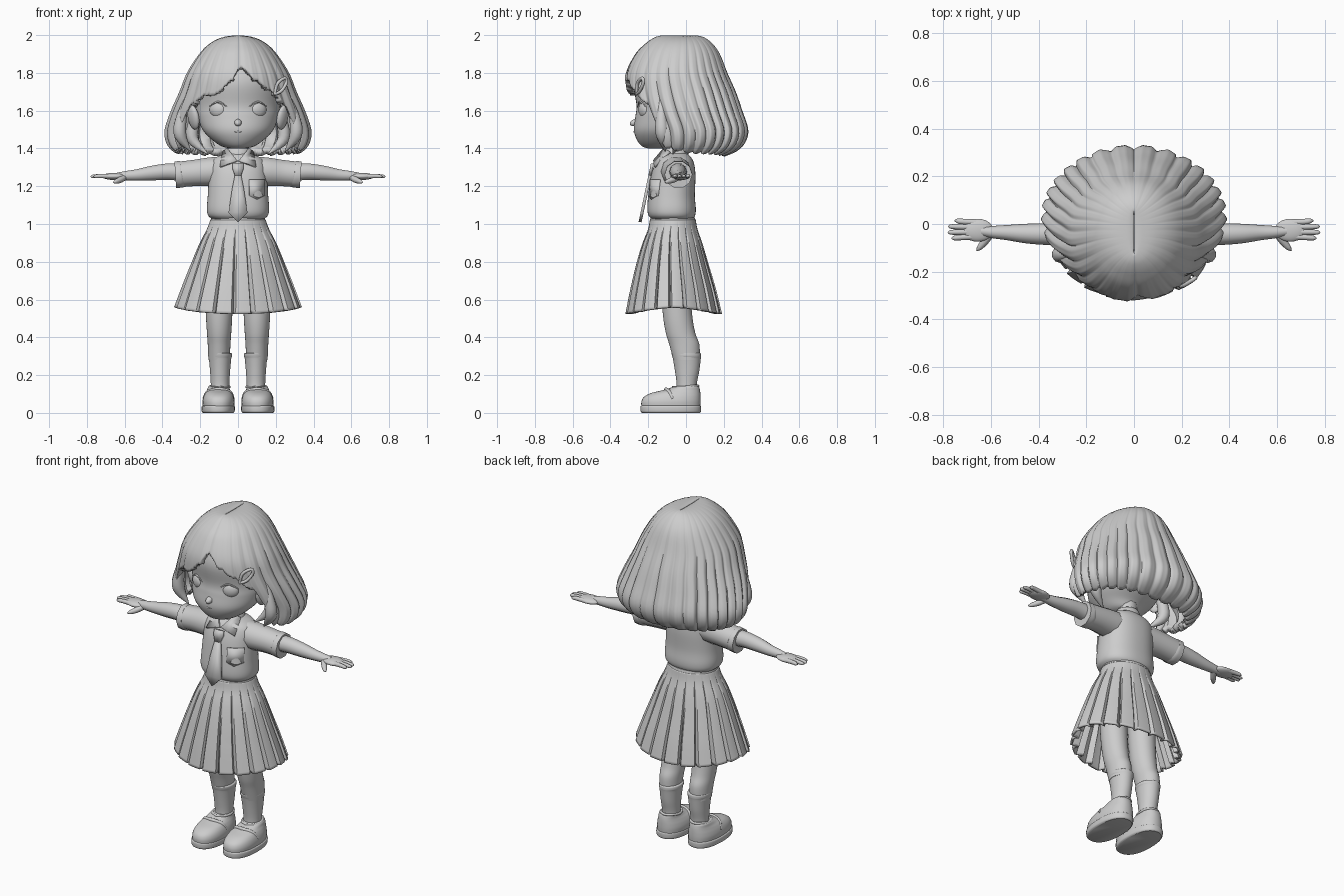
import bpy, bmesh
from math import sin, cos, pi, exp, radians

cube = bpy.data.objects.get("Cube")
if cube:
    bpy.data.objects.remove(cube)

grey = bpy.data.materials.new("plain grey")
grey.use_nodes = True
grey.diffuse_color = (0.61, 0.61, 0.61, 1)
grey.node_tree.nodes["Principled BSDF"].inputs["Base Color"].default_value = (0.61, 0.61, 0.61, 1)


def finish(ob, name, mirror=False, solid=0.0, offset=-1, angle=40):
    ob.name = ob.data.name = name
    ob.data.materials.clear()
    ob.data.materials.append(grey)
    bpy.ops.object.select_all(action='DESELECT')
    ob.select_set(True)
    bpy.context.view_layer.objects.active = ob
    bpy.ops.object.shade_smooth_by_angle(angle=radians(angle))
    if solid:
        m = ob.modifiers.new("thickness", 'SOLIDIFY')
        m.thickness, m.offset = solid, offset
    if mirror:
        ob.modifiers.new("mirror", 'MIRROR')
    return ob


def smooth(keys, n=6):
    """Catmull-Rom samples through rows of numbers."""
    out = []
    for i in range(len(keys) - 1):
        rows = [keys[max(i - 1, 0)], keys[i], keys[i + 1], keys[min(i + 2, len(keys) - 1)]]
        for s in range(n):
            t = s / n
            out.append(tuple(b + .5 * t * (c - a + t * (2 * a - 5 * b + 4 * c - d + t * (3 * (b - c) + d - a)))
                             for a, b, c, d in zip(*rows)))
    return out + [tuple(keys[-1])]


def skin(name, rings, caps=True, **kw):
    bm = bmesh.new()
    vs = [[bm.verts.new(p) for p in ring] for ring in rings]
    n = len(vs[0])
    for low, high in zip(vs, vs[1:]):
        for j in range(n):
            k = (j + 1) % n
            bm.faces.new((low[j], low[k], high[k], high[j]))
    if caps:
        bm.faces.new(vs[0][::-1])
        bm.faces.new(vs[-1])
    bmesh.ops.recalc_face_normals(bm, faces=bm.faces)
    me = bpy.data.meshes.new(name)
    bm.to_mesh(me)
    bm.free()
    ob = bpy.data.objects.new(name, me)
    bpy.context.collection.objects.link(ob)
    return finish(ob, name, **kw)


def oval(row, a, cx=0, p=2, scale=1):
    z, rx, front, back = row
    s, c = sin(a), cos(a)
    x = rx * abs(s) ** (2 / p) * (1 if s > 0 else -1) * scale
    y = (front - back) / 2 * abs(c) ** (2 / p) * (1 if c > 0 else -1) * scale
    return (cx + x, (front + back) / 2 + y, z)


def loft(name, keys, cols=40, cx=0, p=2, **kw):
    """Stack of ovals given as height, half width, front y, back y."""
    rings = [[oval(r, 2 * pi * j / cols, cx, p) for j in range(cols)] for r in smooth(keys)]
    return skin(name, rings, **kw)


def tube(name, pts, mirror=False, closed=False):
    """Round tapered tube through x, y, z, radius points."""
    rows = smooth(pts, 5)
    cu = bpy.data.curves.new(name, 'CURVE')
    cu.dimensions, cu.bevel_depth, cu.bevel_resolution, cu.use_fill_caps = '3D', 1, 3, True
    sp = cu.splines.new('POLY')
    sp.points.add(len(rows) - 1)
    sp.use_cyclic_u = closed
    for q, (x, y, z, r) in zip(sp.points, rows):
        q.co, q.radius = (x, y, z, 1), max(r, .001)
    ob = bpy.data.objects.new(name, cu)
    bpy.context.collection.objects.link(ob)
    bpy.ops.object.select_all(action='DESELECT')
    ob.select_set(True)
    bpy.context.view_layer.objects.active = ob
    bpy.ops.object.convert(target='MESH')
    return finish(bpy.context.object, name, mirror)


def ball(name, loc, size, rot=(0, 0, 0), mirror=False):
    bpy.ops.mesh.primitive_uv_sphere_add(segments=24, ring_count=16, location=loc, rotation=rot)
    bpy.context.object.scale = size
    bpy.ops.object.transform_apply(location=True, rotation=True, scale=True)
    return finish(bpy.context.object, name, mirror)


def plate(name, pts, thick, mirror=False):
    me = bpy.data.meshes.new(name)
    me.from_pydata(pts, [], [range(len(pts))])
    ob = bpy.data.objects.new(name, me)
    bpy.context.collection.objects.link(ob)
    return finish(ob, name, mirror, thick, 0)


# Head and face
loft("head", [(1.4, .04, -.2, -.08), (1.413, .09, -.235, -.03), (1.45, .142, -.262, 0), (1.5, .188, -.276, .06),
              (1.57, .215, -.268, .12), (1.63, .225, -.262, .16), (1.75, .23, -.278, .18),
              (1.85, .19, -.24, .15), (1.93, .1, -.15, .08)], 48)
ball("nose", (0, -.269, 1.537), (.019, .029, .018), (.3, 0, 0))
ball("eye", (.107, -.222, 1.605), (.046, .026, .042), (0, 0, .42), True)
tube("eyelid", [(.06, -.255, 1.622, .002), (.105, -.243, 1.647, .005), (.152, -.215, 1.622, .002)], True)
tube("eyebrow", [(.05, -.258, 1.68, .002), (.1, -.242, 1.692, .005), (.15, -.21, 1.68, .002)], True)
tube("mouth", [(-.045, -.264, 1.502, .001), (0, -.273, 1.488, .005), (.045, -.264, 1.502, .001)])
ball("ear", (.236, -.1, 1.565), (.022, .042, .066), (0, .2, -.6), True)
tube("neck", [(0, -.055, 1.34, .062), (0, -.06, 1.4, .055), (0, -.06, 1.47, .06)])

# Hair: ridged shell whose lower edge follows the fringe and the side curtains
hair_rows = smooth([(1.994, .002, -.12, .05), (1.997, .03, -.135, .065), (1.986, .09, -.17, .1), (1.955, .15, -.215, .14),
                    (1.9, .205, -.268, .18), (1.8, .27, -.318, .22), (1.7, .31, -.325, .265), (1.6, .355, -.305, .3),
                    (1.5, .388, -.27, .332), (1.43, .38, -.25, .315), (1.385, .345, -.23, .27),
                    (1.355, .29, -.2, .2)], 10)
sides = [(60, 1.4), (90, 1.375), (181, 1.355)]
fringe = ([(-d, z) for d, z in sides[::-1]] +
          [(-55, 1.43), (-51, 1.62), (-40, 1.665), (-30, 1.69), (-24, 1.675), (-6, 1.77), (4, 1.84), (19, 1.765),
           (36, 1.7), (50, 1.63), (55, 1.43)] + sides)


def hem(a):
    d = a * 180 / pi
    for (d0, z0), (d1, z1) in zip(fringe, fringe[1:]):
        if d <= d1:
            return z0 + (z1 - z0) * (d - d0) / (d1 - d0)


def hair_column(a, steps=36):
    lock = abs(sin(14 * a + .9 * sin(3 * a))) ** .6
    low = hem(a) + .014 * (1 - lock)
    end = next((i for i, r in enumerate(hair_rows) if r[0] < low), len(hair_rows) - 1)
    front = exp(-(a / .7) ** 4)
    pts = []
    for s in range(steps + 1):
        f = end * s / steps
        i = min(int(f), len(hair_rows) - 2)
        row = [u + (v - u) * (f - i) for u, v in zip(hair_rows[i], hair_rows[i + 1])]
        w = .2 + .8 * min(1, max(0, (1.95 - row[0]) / .4))
        groove = .075 * (1 - .75 * front) * (1 - lock) + .01 * abs(sin(33 * a))
        parting = .025 * exp(-((a - .07) / .06) ** 2)
        pts.append(oval(row, a, scale=1.005 - w * groove - parting))
    return pts


columns = [hair_column(-pi + 2 * pi * j / 336) for j in range(336)]
skin("hair", list(zip(*columns)), caps=False, solid=.035, angle=60)
tube("side_lock", [(.262, -.13, 1.68, .015), (.3, -.13, 1.56, .03), (.305, -.125, 1.47, .034), (.25, -.11, 1.385, .003)], True)
tube("neck_lock", [(.23, -.04, 1.55, .03), (.24, -.04, 1.45, .032), (.16, -.07, 1.37, .003)], True)
tube("hair_clip", [(.195, -.262, 1.69, .008), (.21, -.257, 1.745, .009), (.248, -.232, 1.772, .009),
                   (.256, -.226, 1.748, .009), (.23, -.245, 1.705, .009), (.197, -.262, 1.688, .008)], closed=True)

# Shirt
loft("shirt", [(1.025, .135, -.18, .035), (1.045, .158, -.198, .048), (1.08, .165, -.205, .052), (1.15, .16, -.2, .047),
               (1.25, .155, -.186, .05), (1.31, .15, -.168, .045), (1.345, .13, -.15, .032),
               (1.37, .08, -.125, .01), (1.38, .055, -.11, 0)], 56, p=2.3)
tube("sleeve", [(.05, -.055, 1.28, .08), (.14, -.052, 1.277, .08), (.23, -.043, 1.27, .073), (.315, -.04, 1.262, .071)], True)
tube("sleeve_cuff", [(.296, -.04, 1.264, .069), (.302, -.04, 1.263, .074), (.332, -.04, 1.261, .0735)], True)
loft("collar_band", [(1.35, .08, -.13, .015), (1.38, .07, -.125, .012), (1.4, .062, -.115, .005)], solid=.01, caps=False)
plate("collar_flap", [(.004, -.17, 1.335), (.056, -.115, 1.4), (.08, -.085, 1.382), (.094, -.165, 1.302)], .012, True)


def chest(x, z):
    return -.073 - .123 * (1 - (x / .158) ** 2.3) ** (1 / 2.3) - .003 + (z - 1.18) * .08


plate("pocket", [(x, chest(x, z), z) for x, z in
                 [(.06, 1.235), (.06, 1.15), (.1, 1.13), (.14, 1.15), (.14, 1.235), (.1, 1.235)]], .009)

# Tie hanging forward of the shirt
def tie_part(name, half):
    outline = half + [(-x, z) for x, z in half[::-1] if x]
    plate(name, [(x, -.18 - (1.31 - z) * .21, z) for x, z in outline], .016)


tie_part("tie_knot", [(.028, 1.32), (.03, 1.295), (.016, 1.255)])
tie_part("tie_blade", [(.016, 1.262), (.032, 1.18), (.05, 1.06), (0, 1.01)])

# Arms and hands
tube("arm", [(.25, -.04, 1.27, .05), (.36, -.042, 1.277, .046), (.45, -.04, 1.27, .041), (.53, -.036, 1.26, .032),
             (.59, -.034, 1.256, .026), (.64, -.03, 1.253, .02)], True)
ball("palm", (.655, -.026, 1.252), (.066, .048, .019), mirror=True)
for name, y, tip in (("little", .007, .752), ("ring", -.013, .778), ("middle", -.033, .78), ("index", -.053, .765)):
    spread = (y + .024) * .2
    tube(name + "_finger", [(.66, y, 1.252, .013), (.72, y + spread / 2, 1.254, .012),
                            (tip - .012, y + spread, 1.252, .0095), (tip, y + spread, 1.251, .002)], True)
tube("thumb", [(.6, -.04, 1.247, .016), (.625, -.073, 1.233, .016), (.648, -.1, 1.224, .011), (.66, -.112, 1.221, .002)], True)

# Pleated skirt
loft("waistband", [(.99, .148, -.193, .053), (1.01, .146, -.192, .052), (1.035, .143, -.188, .047)], 48)


def skirt_point(row, a):
    f = (a * 10 / pi + .25) % 1
    w = min(1, max(0, (1.02 - row[0]) / .3))
    fold = .11 * max(0, 1 - min(f, 1 - f) / .09) + .03 * f
    x, y, z = oval(row, a, scale=1.015 - w * fold)
    return (x, y, z - .035 * w * abs(cos(a)) ** 1.5 * (row[0] < .9) * (.9 - row[0]) / .34)


skirt_rows = smooth([(.56, .335, -.318, .188), (.68, .29, -.292, .156), (.8, .242, -.26, .116), (.9, .2, -.228, .084),
                     (.97, .164, -.2, .06), (1.02, .145, -.19, .05)])
skin("skirt", [[skirt_point(r, 2 * pi * (j + .5) / 260) for j in range(260)] for r in skirt_rows],
     caps=False, solid=.012, angle=35)

# Legs, socks and shoes
loft("leg", [(.28, .056, -.066, .073), (.36, .06, -.088, .071), (.42, .064, -.106, .05), (.5, .069, -.12, .035),
             (.62, .073, -.13, .025), (.8, .075, -.14, .02)], 32, .1, mirror=True)
loft("sock", [(.09, .05, -.055, .06), (.15, .049, -.05, .057), (.22, .053, -.058, .07), (.285, .059, -.069, .078),
              (.3, .063, -.073, .08), (.315, .062, -.075, .078), (.318, .05, -.06, .065)], 32, .095, mirror=True)
loft("shoe_sole", [(0, .08, -.232, .073), (.008, .087, -.24, .079), (.032, .088, -.241, .08), (.038, .082, -.236, .076)],
     40, .105, 2.3, mirror=True)
loft("shoe", [(.03, .083, -.236, .075), (.06, .085, -.236, .077), (.085, .08, -.222, .077), (.105, .071, -.185, .076),
              (.12, .062, -.125, .074), (.135, .056, -.075, .07), (.142, .05, -.06, .064)], 40, .103, 2.3, mirror=True)
tube("shoe_opening", [(.098 + .052 * sin(i * pi / 4), -.002 - .066 * cos(i * pi / 4), .137 + .006 * (i % 8 in (3, 4, 5)), .007)
                      for i in range(9)], True, True)
tube("shoe_strap", [(.026, -.07, .075, .008), (.045, -.09, .112, .01), (.1, -.105, .124, .011), (.158, -.09, .112, .01),
                    (.181, -.07, .075, .008)], True)
